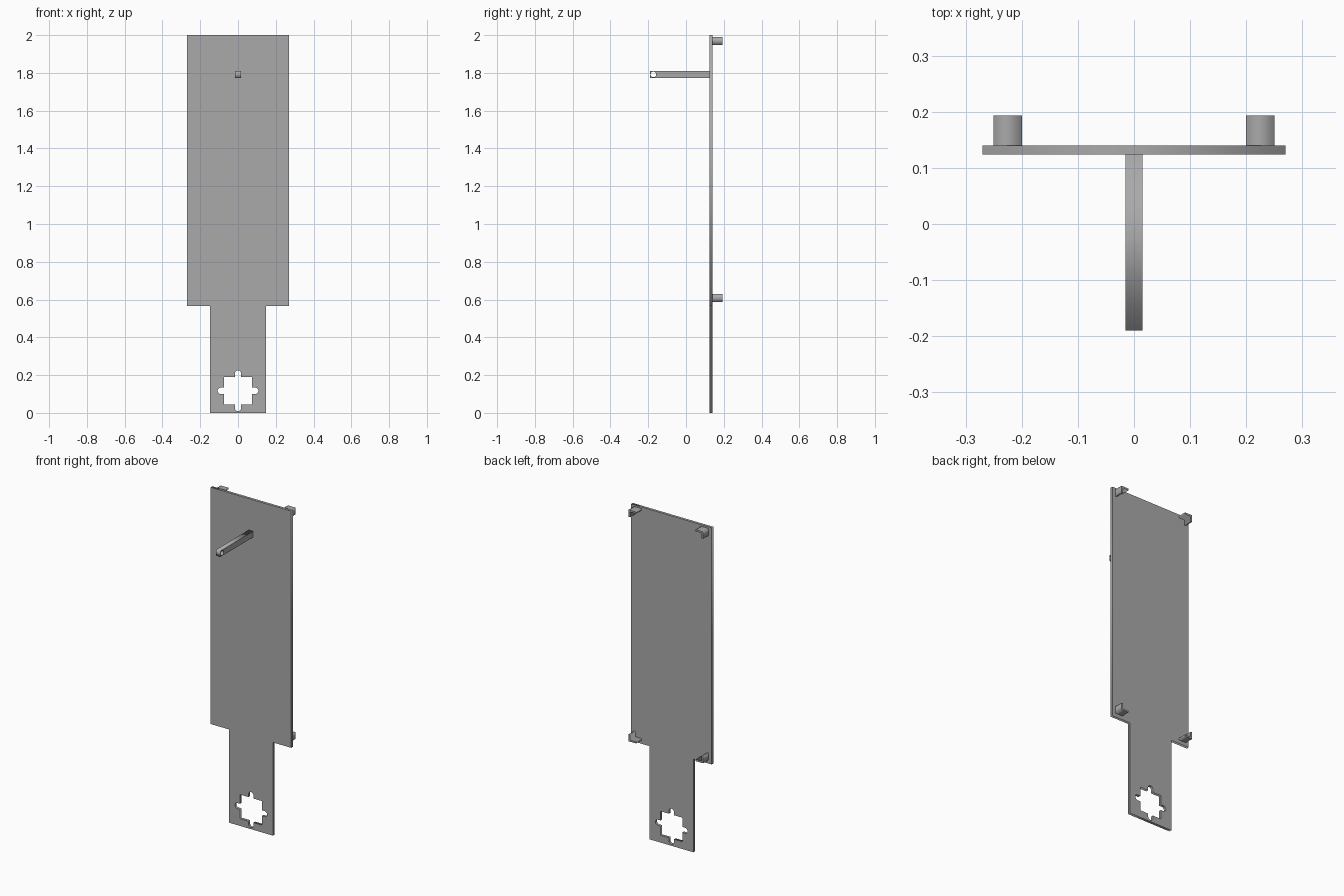
import bpy, bmesh
from math import cos, sin, pi
from mathutils import Matrix

cube = bpy.data.objects.get("Cube")
if cube:
    bpy.data.objects.remove(cube, do_unlink=True)

grey = bpy.data.materials.new("plain grey")
grey.use_nodes = True
colour = (0.4, 0.4, 0.4, 1)
grey.diffuse_color = colour
grey.node_tree.nodes["Principled BSDF"].inputs["Base Color"].default_value = colour

# Profile planes: (across, up, depth) mapped to world axes
FACING_FRONT = Matrix(((1, 0, 0, 0), (0, 0, -1, 0), (0, 1, 0, 0), (0, 0, 0, 1)))
FACING_SIDE = Matrix(((0, 0, 1, 0), (1, 0, 0, 0), (0, 1, 0, 0), (0, 0, 0, 1)))


def extruded(name, loops, plane, depth, offset):
    """Solid from closed outlines (inner loops become holes)."""
    curve = bpy.data.curves.new(name + "_profile", "CURVE")
    curve.dimensions = "2D"
    curve.fill_mode = "BOTH"
    curve.extrude = depth / 2
    for points in loops:
        spline = curve.splines.new("POLY")
        spline.points.add(len(points) - 1)
        for p, (a, b) in zip(spline.points, points):
            p.co = (a, b, 0, 1)
        spline.use_cyclic_u = True
    helper = bpy.data.objects.new(name + "_profile", curve)
    bpy.context.collection.objects.link(helper)
    graph = bpy.context.evaluated_depsgraph_get()
    mesh = bpy.data.meshes.new_from_object(helper.evaluated_get(graph))
    bpy.data.objects.remove(helper, do_unlink=True)
    bm = bmesh.new()
    bm.from_mesh(mesh)
    bmesh.ops.remove_doubles(bm, verts=bm.verts, dist=0.0001)
    bm.transform(Matrix.Translation(offset) @ plane)
    bmesh.ops.recalc_face_normals(bm, faces=bm.faces)
    bm.to_mesh(mesh)
    bm.free()
    mesh.materials.clear()
    mesh.materials.append(grey)
    obj = bpy.data.objects.new(name, mesh)
    bpy.context.collection.objects.link(obj)
    return obj


def arc(cx, cy, r, start, sweep, steps):
    return [(cx + r * cos(start + sweep * i / steps),
             cy + r * sin(start + sweep * i / steps)) for i in range(steps + 1)]


def rect(x0, y0, x1, y1):
    return [(x0, y0), (x1, y0), (x1, y1), (x0, y1)]


# Back plate with a narrow tail and a square hole with four round-ended slots
half_w, tail_w, step_z = 0.27, 0.147, 0.565
half_outline = [(tail_w, 0), (tail_w, step_z), (half_w, step_z), (half_w, 2)]
outline = half_outline + [(-x, z) for x, z in reversed(half_outline)]
hole_z, square, slot_r, reach = 0.117, 0.073, 0.017, 0.108
hole = []
for k in range(4):
    side = ([(square, -square), (square, -slot_r)]
            + arc(reach - slot_r, 0, slot_r, -pi / 2, pi, 12)
            + [(square, slot_r)])
    c, s = cos(k * pi / 2), sin(k * pi / 2)
    hole += [(c * a - s * b, hole_z + s * a + c * b) for a, b in side]
extruded("back_plate", [outline, hole], FACING_FRONT, 0.016, (0, 0.132, 0))

# Square arm with a cross hole near its front end
extruded("arm", [rect(-0.19, 1.774, 0.125, 1.81),
                 arc(-0.173, 1.792, 0.015, 0, 2 * pi * 23 / 24, 23)],
         FACING_SIDE, 0.03, (0, 0, 0))

# Angle brackets at the four corners of the wide plate
wide, tall, wall = 0.05, 0.042, 0.01
angle = [(0, 0), (-wide, 0), (-wide, -wall), (-wall, -wall), (-wall, -tall), (0, -tall)]
for side_name, sx in (("left", 1), ("right", -1)):
    for level, sz, corner_z in (("upper", 1, 1.99), ("lower", -1, 0.587)):
        profile = [(sx * (0.25 + a), corner_z + sz * b) for a, b in angle]
        extruded(f"{level}_{side_name}_bracket", [profile], FACING_FRONT,
                 0.054, (0, 0.166, 0))
